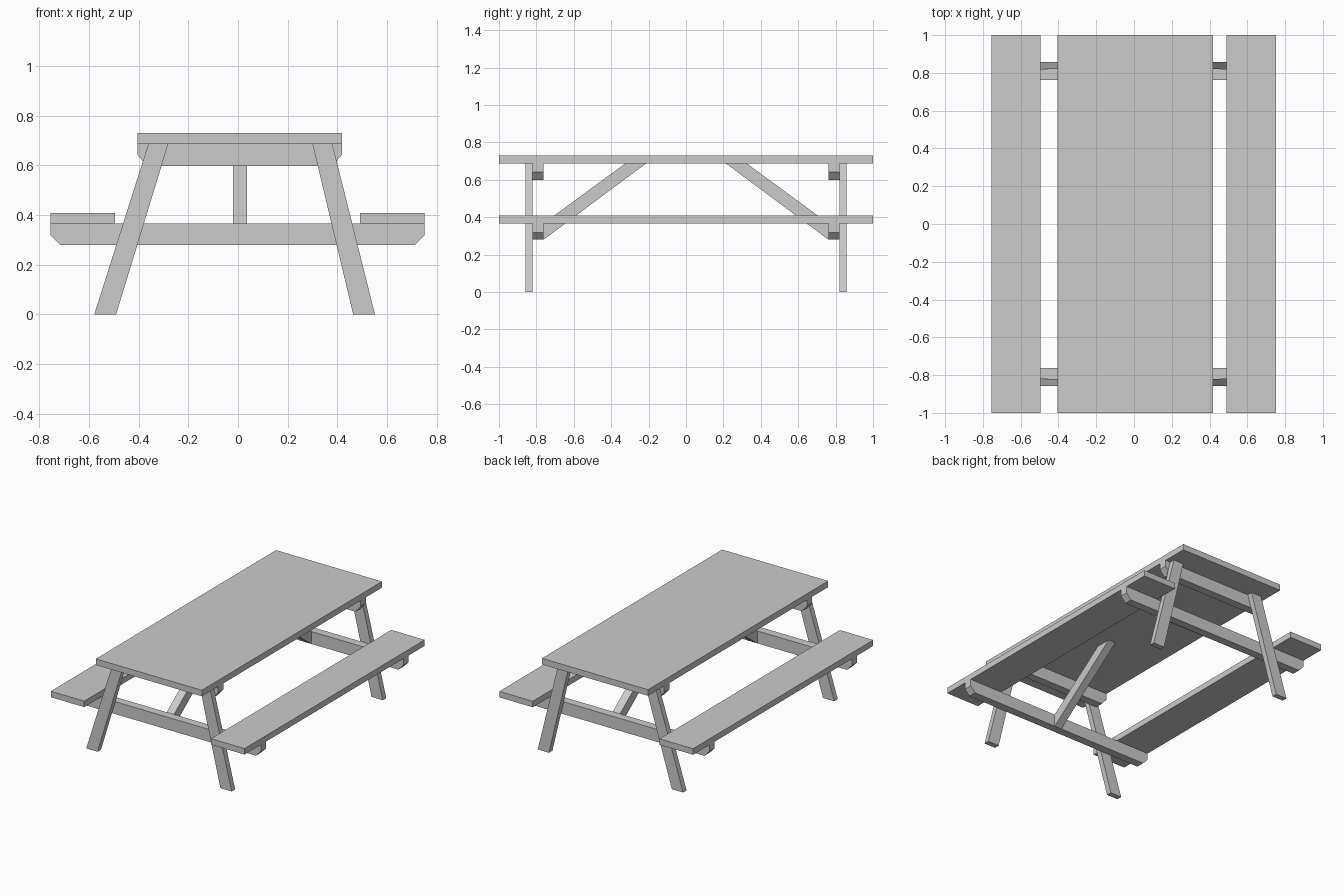
import bpy

if "Cube" in bpy.data.objects:
    bpy.data.objects.remove(bpy.data.objects["Cube"])

XZ, YZ, XY = (0, 2, 1), (1, 2, 0), (0, 1, 2)


def prism(name, profile, lo, hi, axes):
    """Extrude a 2D profile from lo to hi; axes = (profile u, profile v, depth)."""
    n = len(profile)
    verts = []
    for d in (lo, hi):
        for u, v in profile:
            p = [0, 0, 0]
            p[axes[0]], p[axes[1]], p[axes[2]] = u, v, d
            verts.append(p)
    faces = [list(range(n)), list(range(2 * n - 1, n - 1, -1))]
    faces += [[(i + 1) % n, i, i + n, (i + 1) % n + n] for i in range(n)]
    # XZ profiles flip handedness
    if axes != XZ:
        faces = [f[::-1] for f in faces]
    mesh = bpy.data.meshes.new(name)
    mesh.from_pydata(verts, [], faces)
    obj = bpy.data.objects.new(name, mesh)
    bpy.context.collection.objects.link(obj)
    # every profile is listed counter-clockwise
    return obj


def board(name, x0, x1, z0, z1):
    return prism(name, [(x0, -1), (x1, -1), (x1, 1), (x0, 1)], z0, z1, XY)


def mirror_y(obj):
    """Repeat an end-frame part at the opposite end."""
    obj.modifiers.new("mirror", 'MIRROR').use_axis = (False, True, False)


def crossbar(name, x0, x1, z0, z1, cx, cz):
    """Bar across the table with chamfered lower corners."""
    mirror_y(prism(name, [(x0 + cx, z0), (x1 - cx, z0), (x1, z0 + cz),
                          (x1, z1), (x0, z1), (x0, z0 + cz)],
                   -0.82, -0.762, XZ))


# Tabletop and seats
board("tabletop", -0.405, 0.419, 0.687, 0.73)
board("left_seat", -0.755, -0.495, 0.367, 0.409)
board("right_seat", 0.491, 0.751, 0.367, 0.409)

# Bars under the top and under the seats
crossbar("top_crossbar", -0.405, 0.419, 0.598, 0.687, 0.038, 0.045)
crossbar("seat_crossbar", -0.755, 0.751, 0.28, 0.367, 0.038, 0.039)

# Splayed legs
legs = {"left_leg": [(-0.579, 0), (-0.491, 0), (-0.281, 0.687), (-0.361, 0.687)],
        "right_leg": [(0.464, 0), (0.552, 0), (0.380, 0.687), (0.300, 0.687)]}
for name, profile in legs.items():
    mirror_y(prism(name, profile, -0.858, -0.82, XZ))

# Diagonal braces from seat crossbars up to the tabletop
mirror_y(prism("diagonal_brace", [(-0.762, 0.28), (-0.214, 0.687),
                                  (-0.326, 0.687), (-0.762, 0.367)],
               -0.021, 0.036, YZ))

# Make all normals face outward
import bmesh
for obj in bpy.context.collection.objects:
    bm = bmesh.new()
    bm.from_mesh(obj.data)
    bmesh.ops.recalc_face_normals(bm, faces=bm.faces)
    bm.to_mesh(obj.data)
    bm.free()
